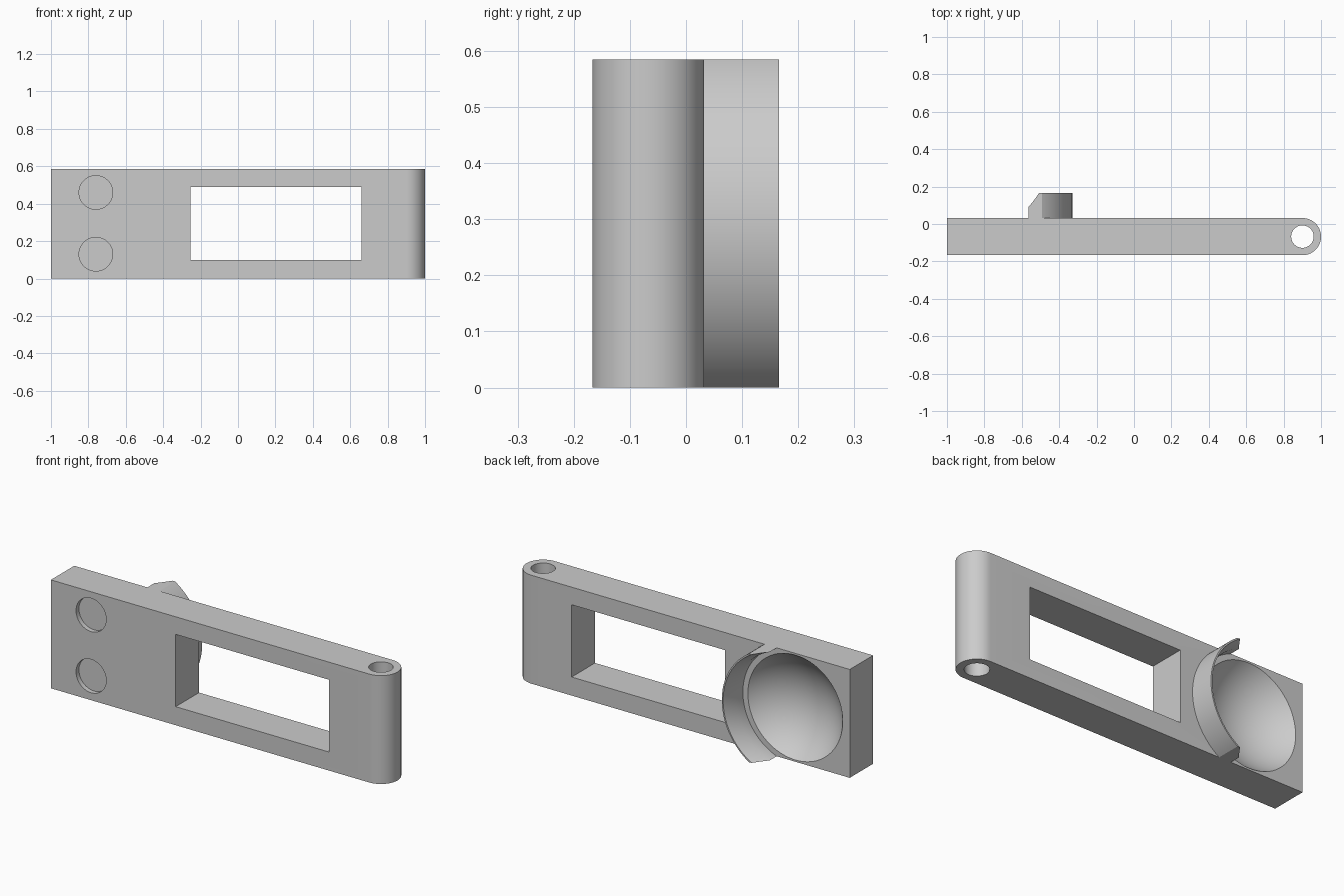
import bpy, bmesh
from math import pi, cos, sin, radians
from mathutils import Matrix, Vector

cube = bpy.data.objects.get("Cube")
if cube:
    bpy.data.objects.remove(cube, do_unlink=True)

HEIGHT = 0.585
FRONT, BACK = -0.167, 0.032
MID_Y = (FRONT + BACK) / 2
END_R = (BACK - FRONT) / 2
MID_Z = HEIGHT / 2
CUP_X = -0.675
CUP_R, CUP_DEPTH = 0.283, 0.14

grey = bpy.data.materials.new("plain grey")
grey.use_nodes = True
colour = (0.6, 0.6, 0.6, 1)
grey.diffuse_color = colour
grey.node_tree.nodes["Principled BSDF"].inputs["Base Color"].default_value = colour


def make_object(name, bm):
    bmesh.ops.recalc_face_normals(bm, faces=bm.faces)
    mesh = bpy.data.meshes.new(name)
    bm.to_mesh(mesh)
    bm.free()
    mesh.materials.append(grey)
    obj = bpy.data.objects.new(name, mesh)
    bpy.context.collection.objects.link(obj)
    return obj


def select(obj):
    bpy.ops.object.select_all(action='DESELECT')
    obj.select_set(True)
    bpy.context.view_layer.objects.active = obj


def smooth(obj):
    select(obj)
    bpy.ops.object.shade_smooth_by_angle(angle=radians(30))


def cylinder(name, centre, radius, length, axis):
    bm = bmesh.new()
    turn = Matrix.Rotation(pi / 2, 4, 'X') if axis == 'Y' else Matrix()
    bmesh.ops.create_cone(bm, cap_ends=True, segments=64, radius1=radius, radius2=radius,
                          depth=length, matrix=Matrix.Translation(centre) @ turn)
    return make_object(name, bm)


def cut(target, cutter):
    cutter.hide_render = True
    mod = target.modifiers.new("cut", 'BOOLEAN')
    mod.operation = 'DIFFERENCE'
    mod.solver = 'EXACT'
    mod.object = cutter
    select(target)
    bpy.ops.object.modifier_apply(modifier=mod.name)
    bpy.data.objects.remove(cutter, do_unlink=True)


# Arm: flat bar with one rounded end
bm = bmesh.new()
outline = [(-1, BACK), (-1, FRONT)]
for i in range(33):
    a = -pi / 2 + pi * i / 32
    outline.append((1 - END_R + END_R * cos(a), MID_Y + END_R * sin(a)))
base = bm.faces.new([bm.verts.new((x, y, 0)) for x, y in outline])
top = bmesh.ops.extrude_face_region(bm, geom=[base])["geom"]
bmesh.ops.translate(bm, vec=(0, 0, HEIGHT),
                    verts=[v for v in top if isinstance(v, bmesh.types.BMVert)])
arm = make_object("arm", bm)

# Window through the arm
bm = bmesh.new()
bmesh.ops.create_cube(bm, size=1, matrix=Matrix.Translation((0.2025, MID_Y, 0.295))
                      @ Matrix.Diagonal((0.915, 1, 0.39, 1)))
cut(arm, make_object("window_cutter", bm))

# Pivot hole and shallow round pockets
cut(arm, cylinder("pivot_cutter", (1 - END_R, MID_Y, MID_Z), 0.06, 1, 'Z'))
for z in (0.13, 0.46):
    cut(arm, cylinder("pocket_cutter", (-0.76, FRONT, z), 0.09, 0.05, 'Y'))

# Spherical cup in the back face
ball_r = (CUP_R ** 2 + CUP_DEPTH ** 2) / (2 * CUP_DEPTH)
bm = bmesh.new()
bmesh.ops.create_uvsphere(bm, u_segments=96, v_segments=64, radius=ball_r,
                          matrix=Matrix.Translation((CUP_X, BACK + ball_r - CUP_DEPTH, MID_Z))
                          @ Matrix.Rotation(pi / 2, 4, 'X'))
cut(arm, make_object("cup_cutter", bm))
smooth(arm)

# Curved retaining lip: flared profile swept round the cup, trimmed flush
bm = bmesh.new()
profile = [(0.313, BACK), (0.345, BACK), (0.345, 0.166), (0.337, 0.166), (0.313, 0.092)]
centre = Vector((CUP_X, 0, MID_Z))
verts = [bm.verts.new(centre + Vector((r, y, 0))) for r, y in profile]
edges = [bm.edges.new((verts[i - 1], verts[i])) for i in range(len(verts))]
bmesh.ops.rotate(bm, verts=verts, cent=centre, matrix=Matrix.Rotation(radians(-85), 3, 'Y'))
bmesh.ops.spin(bm, geom=verts + edges, cent=centre, axis=(0, 1, 0),
               angle=radians(170), steps=64)
for z, direction in ((0, -1), (HEIGHT, 1)):
    result = bmesh.ops.bisect_plane(bm, geom=bm.verts[:] + bm.edges[:] + bm.faces[:],
                                    plane_co=(0, 0, z), plane_no=(0, 0, direction),
                                    clear_outer=True)
    rim = [e for e in result["geom_cut"] if isinstance(e, bmesh.types.BMEdge)]
    bmesh.ops.edgeloop_fill(bm, edges=rim)
smooth(make_object("retaining_lip", bm))
